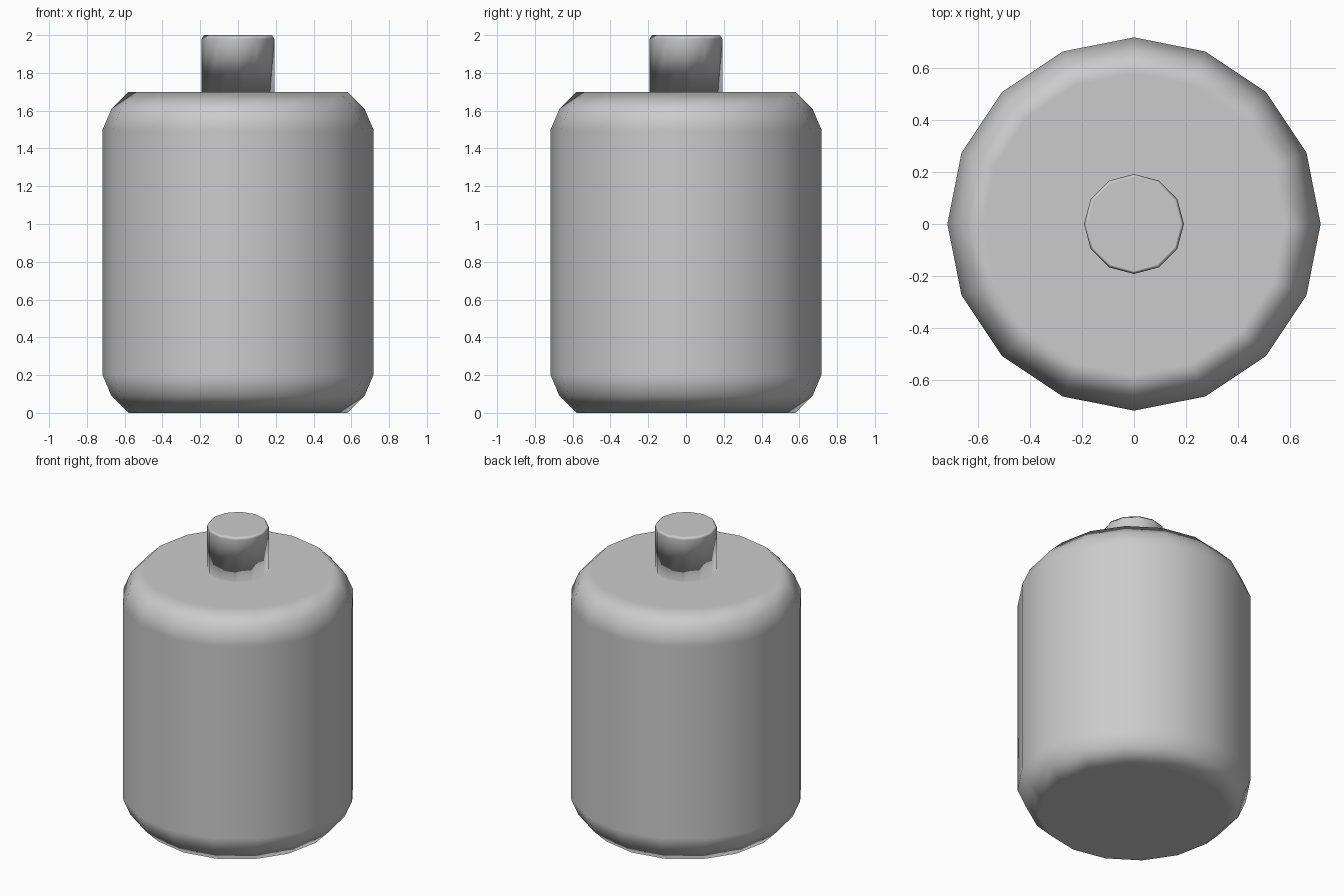
import bpy
import bmesh
from math import cos, sin, tau

if "Cube" in bpy.data.objects:
    bpy.data.objects.remove(bpy.data.objects["Cube"])

# Single plain grey
grey = bpy.data.materials.new("plain_grey")
grey.use_nodes = True
colour = (0.6, 0.6, 0.6, 1)
grey.diffuse_color = colour
grey.node_tree.nodes["Principled BSDF"].inputs["Base Color"].default_value = colour


def turned_part(name, profile, sides):
    """Revolve a bottom-to-top (radius, height) profile and cap both ends."""
    bm = bmesh.new()
    rings = [[bm.verts.new((r * cos(tau * i / sides), r * sin(tau * i / sides), z))
              for i in range(sides)] for r, z in profile]
    for low, high in zip(rings, rings[1:]):
        for i in range(sides):
            j = (i + 1) % sides
            bm.faces.new((low[i], low[j], high[j], high[i]))
    bm.faces.new(rings[0][::-1])
    bm.faces.new(rings[-1])
    for face in bm.faces:
        face.smooth = True
    mesh = bpy.data.meshes.new(name)
    bm.to_mesh(mesh)
    bm.free()
    mesh.materials.append(grey)
    obj = bpy.data.objects.new(name, mesh)
    bpy.context.collection.objects.link(obj)
    # Large faces stay flat while the bevels blend between them
    normals = obj.modifiers.new("weighted_normals", 'WEIGHTED_NORMAL')
    normals.weight = 100
    return obj


# Rounded tank body, symmetrical top and bottom
body_height = 1.70
lower = [(0.58, 0), (0.67, 0.09), (0.717, 0.2)]
upper = [(r, body_height - z) for r, z in reversed(lower)]
turned_part("body", lower + upper, 16)

# Narrow neck with a fine bevel around its top
turned_part("neck", [(0.192, 1.66), (0.192, 1.98), (0.18, 2.0)], 12)
